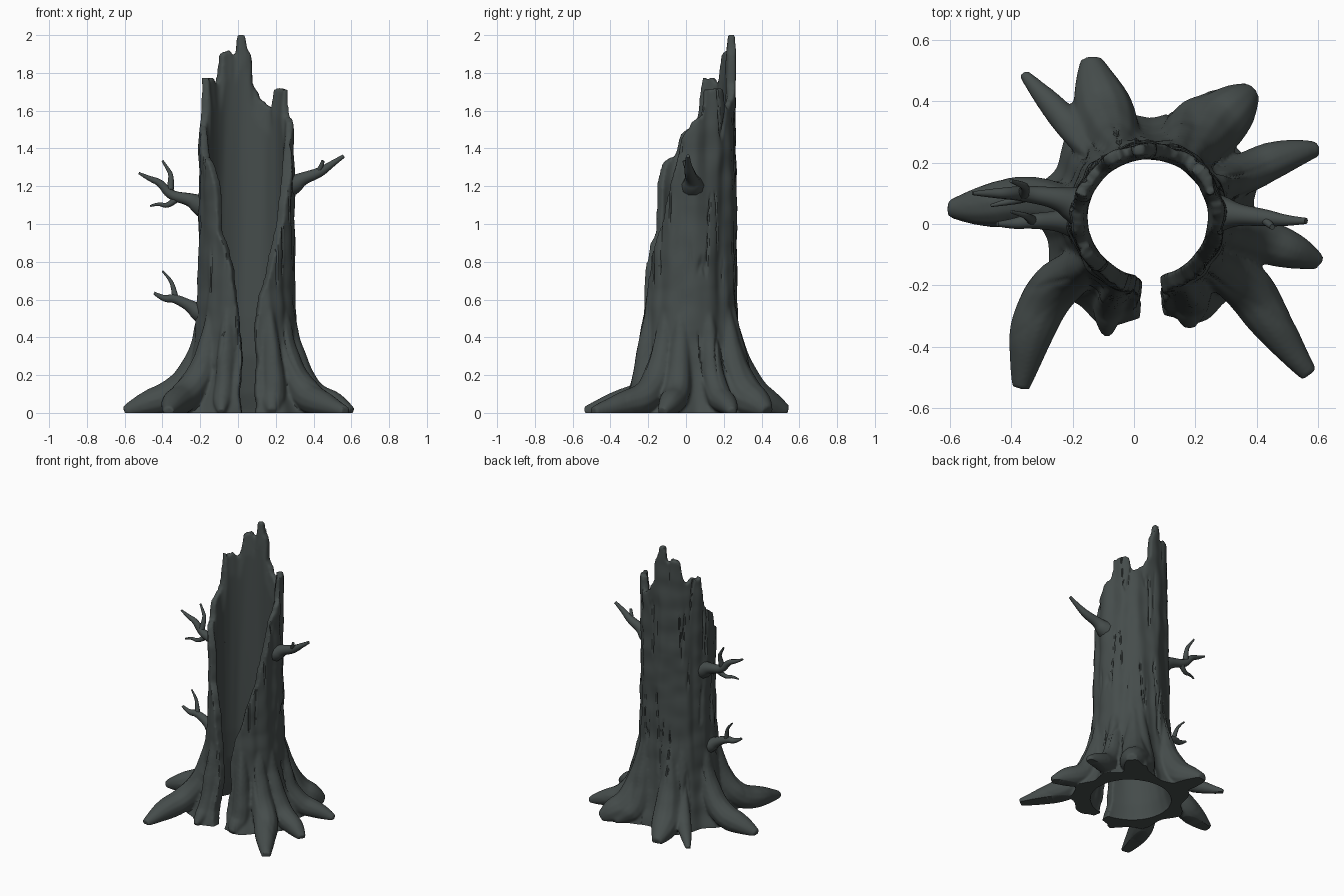
import bpy, bmesh, math
from mathutils import Vector, noise

cube = bpy.data.objects.get("Cube")
if cube:
    bpy.data.objects.remove(cube, do_unlink=True)

CENTRE = Vector((0.045, 0.02, 0))
FLAT = Vector((1, 1, 0))

# Dead wood colour
wood = bpy.data.materials.new("dark_grey_wood")
wood.use_nodes = True
wood.diffuse_color = (0.06, 0.073, 0.071, 1)
bsdf = wood.node_tree.nodes["Principled BSDF"]
bsdf.inputs["Base Color"].default_value = wood.diffuse_color
bsdf.inputs["Roughness"].default_value = 0.9


def lerp_table(table, x):
    """Piecewise linear lookup in a list of (x, value) pairs."""
    if x <= table[0][0]:
        return table[0][1]
    for (x0, v0), (x1, v1) in zip(table, table[1:]):
        if x <= x1:
            return v0 + (v1 - v0) * (x - x0) / (x1 - x0)
    return table[-1][1]


def polar(deg, r, z):
    """Point around the slightly oval trunk axis; 0 degrees is the front, 90 is +x."""
    a = math.radians(deg)
    return CENTRE + Vector((1.03 * r * math.sin(a), -r * math.cos(a), z))


def tube(points, sides=4):
    """Closed tapered tube mesh along (position, radius) points."""
    curve = bpy.data.curves.new("path", 'CURVE')
    curve.dimensions = '3D'
    curve.bevel_depth = 1
    curve.bevel_resolution = sides
    curve.use_fill_caps = True
    sp = curve.splines.new('NURBS')
    sp.points.add(len(points) - 1)
    for p, (co, r) in zip(sp.points, points):
        p.co = (*co, 1)
        p.radius = r
    sp.order_u = 3
    sp.use_endpoint_u = True
    sp.resolution_u = 8
    helper = bpy.data.objects.new("path", curve)
    bpy.context.collection.objects.link(helper)
    bpy.context.view_layer.update()
    mesh = bpy.data.meshes.new_from_object(
        helper.evaluated_get(bpy.context.evaluated_depsgraph_get()))
    bpy.data.objects.remove(helper, do_unlink=True)
    return mesh


def make_object(name, bm):
    mesh = bpy.data.meshes.new(name)
    bm.to_mesh(mesh)
    bm.free()
    mesh.materials.clear()
    mesh.materials.append(wood)
    obj = bpy.data.objects.new(name, mesh)
    bpy.context.collection.objects.link(obj)
    return obj


def smooth(obj, angle):
    bpy.ops.object.select_all(action='DESELECT')
    obj.select_set(True)
    bpy.context.view_layer.objects.active = obj
    bpy.ops.object.shade_smooth_by_angle(angle=math.radians(angle))


# Trunk profiles, split edges and broken rim height by direction
OUTER = [(0, .32), (.1, .298), (.25, .275), (.4, .262), (.65, .247), (1, .243), (2, .241)]
INNER = [(0, .265), (.1, .235), (.3, .2), (.5, .191), (2, .19)]
SPLIT_LEFT = [(0, 12), (.45, 13), (.62, 17), (.8, 35), (1.05, 50), (1.2, 62), (1.4, 78), (1.6, 88)]
SPLIT_RIGHT = [(0, 355), (.4, 350), (.6, 347), (.8, 339), (.95, 324), (1.2, 318), (1.4, 302)]
RIM = [(85, 1.45), (95, 1.54), (107, 1.57), (109, 1.71), (137, 1.72), (140, 1.61),
       (150, 1.63), (161, 1.67), (171, 1.74), (173, 1.9), (178, 1.92),
       (180, 2.005), (190, 2), (193, 1.91), (199, 1.89), (203, 1.92), (217, 1.9),
       (220, 1.78), (226, 1.73), (231, 1.77), (251, 1.77), (256, 1.6), (264, 1.52),
       (280, 1.48), (288, 1.36), (300, 1.33)]
# Roots: middle, near tip, tip, half width
ROOTS = [((-.36, .08), (-.5, .055), (-.6, .05), .085),
         ((-.28, -.22), (-.345, -.38), (-.37, -.535), .085),
         ((-.08, -.26), (-.09, -.31), (-.09, -.36), .055),
         ((.19, -.23), (.18, -.28), (.18, -.325), .07),
         ((.37, -.2), (.45, -.33), (.57, -.49), .085),
         ((.40, -.05), (.53, -.09), (.6, -.125), .075),
         ((.37, .17), (.49, .225), (.6, .245), .07),
         ((.25, .31), (.33, .385), (.38, .43), .105),
         ((.18, .31), (.24, .365), (.28, .42), .085),
         ((-.09, .35), (-.12, .44), (-.14, .535), .1),
         ((-.2, .31), (-.28, .4), (-.36, .49), .05)]
ROOT_DIRS = [(Vector((*r[0], 0)) - CENTRE).normalized() for r in ROOTS]


def web(deg, z):
    """Swelling of the trunk base that joins neighbouring roots."""
    d = polar(deg, 1, 0) - CENTRE
    swell = sum(math.exp(-(d.angle(k) / .24) ** 2) for k in ROOT_DIRS)
    return .06 * min(1.2, swell) * max(0, 1 - z / .4) ** 2


def wobble(seed, z):
    """Uneven edge along the split."""
    return 4 * noise.noise(Vector((seed, 0, z * 4))) + 3 * noise.noise(Vector((seed, 3, z * 11)))


COLS, ROWS = 150, 90
bm = bmesh.new()
outer, inner = [], []
for i in range(COLS + 1):
    u = i / COLS
    top = lerp_table(RIM, 85 + 215 * u)
    top += .02 * noise.noise(Vector((u * 45, 0, 0))) * (top < 1.95)
    col_out, col_in = [], []
    for j in range(ROWS + 1):
        z = -0.03 + (top + 0.03) * j / ROWS
        a = lerp_table(SPLIT_LEFT, z) + wobble(1.5, z)
        b = lerp_table(SPLIT_RIGHT, z) + wobble(7.5, z)
        deg = a + (b - a) * u
        thin = max(0, (z - top + .15) / .15)
        r_out = lerp_table(OUTER, z) + web(deg, z)
        col_out.append(bm.verts.new(polar(deg, r_out, z)))
        col_in.append(bm.verts.new(polar(deg, lerp_table(INNER, z) + .015 * thin, z)))
    outer.append(col_out)
    inner.append(col_in)
# Walk the wall loop of each row so the shell closes at both split edges
loops = [[c[j] for c in outer] + [c[j] for c in reversed(inner)] for j in range(ROWS + 1)]
n = len(loops[0])
for low, high in zip(loops, loops[1:]):
    for k in range(n):
        m = (k + 1) % n
        bm.faces.new((low[k], low[m], high[m], high[k]))
for i in range(COLS):
    for j in (0, ROWS):
        bm.faces.new((outer[i][j], inner[i][j], inner[i + 1][j], outer[i + 1][j]))

# Root limbs running down the trunk and out along the ground
up = Vector((0, 0, 1))
for (mid, near, tip, w), out in zip(ROOTS, ROOT_DIRS):
    bm.from_mesh(tube([(CENTRE + out * .225 + up * .6, .02),
                       (CENTRE + out * .243 + up * .42, .045),
                       (CENTRE + out * .28 + up * .22, w * .85),
                       (Vector((*mid, .08)), w), (Vector((*near, .045)), w * .85),
                       (Vector((*tip, .005)), w * .35)]))
bmesh.ops.remove_doubles(bm, verts=bm.verts, dist=1e-5)
bmesh.ops.recalc_face_normals(bm, faces=bm.faces)
trunk = make_object("trunk_with_roots", bm)

# Fuse trunk and roots into one skin
mod = trunk.modifiers.new("fuse", 'REMESH')
mod.mode = 'VOXEL'
mod.voxel_size = 0.009
mod = trunk.modifiers.new("soften", 'SMOOTH')
mod.iterations = 6
bpy.context.view_layer.update()
fused = bpy.data.meshes.new_from_object(
    trunk.evaluated_get(bpy.context.evaluated_depsgraph_get()))

# Bark: long ridges and a few narrow cracks, then a flat cut at the ground
bm = bmesh.new()
bm.from_mesh(fused)
for v in bm.verts:
    flat = (v.co - CENTRE) * FLAT
    r, z = flat.length, v.co.z
    d = flat.normalized()
    outside = min(1, max(0, (r - lerp_table(INNER, z) - .018) / .02))
    ridge = noise.noise(Vector((d.x * 4, d.y * 4, z * 1.5)))
    lumps = noise.noise(v.co * 9)
    crack = abs(noise.noise(Vector((d.x * 4 + 9, d.y * 4, z * 1.2))))
    patch = min(1, max(0, 4 * noise.noise(Vector((d.x * 3, d.y * 3, z * 3 + 5)))))
    gap = max(0, 1 - crack / .09) * patch
    fade = 1 if r < .3 else max(.3, 1 - (r - .3) * 10)
    v.co += d * (fade * (ridge * (.003 + .011 * outside) - gap * .012 * outside)
                 + lumps * .007 * outside)
cut = bmesh.ops.bisect_plane(bm, geom=bm.verts[:] + bm.edges[:] + bm.faces[:],
                             plane_co=(0, 0, 0), plane_no=(0, 0, 1), clear_inner=True)
rim = [e for e in cut["geom_cut"] if isinstance(e, bmesh.types.BMEdge)]
bmesh.ops.triangle_fill(bm, edges=rim, use_beauty=True, normal=(0, 0, -1))
bm.to_mesh(trunk.data)
bm.free()
trunk.modifiers.clear()
smooth(trunk, 45)

# Branches: a flared limb followed by its twigs, as (x, y, z, radius)
BRANCHES = {
    "upper_right_branch": [
        [(-.168, .055, 1.09, .07), (-.2, .065, 1.1, .058), (-.25, .085, 1.13, .034),
         (-.36, .1, 1.15, .026), (-.41, .1, 1.22, .02), (-.47, .1, 1.24, .014), (-.525, .1, 1.27, .006)],
        [(-.36, .1, 1.18, .02), (-.35, .12, 1.25, .014), (-.37, .13, 1.29, .01), (-.4, .14, 1.335, .006)],
        [(-.32, .1, 1.14, .02), (-.37, .08, 1.09, .014), (-.42, .07, 1.11, .01), (-.465, .06, 1.095, .005)]],
    "lower_right_branch": [
        [(-.168, .01, .52, .065), (-.205, .01, .53, .055), (-.25, .01, .565, .032),
         (-.34, .01, .61, .024), (-.39, 0, .60, .018), (-.445, 0, .635, .008)],
        [(-.33, .01, .6, .018), (-.34, .02, .66, .013), (-.36, .03, .71, .009), (-.4, .04, .75, .005)]],
    "left_branch": [
        [(.255, .035, 1.2, .07), (.29, .035, 1.205, .058), (.34, .03, 1.24, .034),
         (.43, .02, 1.27, .028), (.5, .01, 1.32, .017), (.56, .01, 1.36, .01)],
        [(.42, .02, 1.27, .018), (.44, .0, 1.3, .012), (.45, -.01, 1.335, .009)]],
}
for name, limbs in BRANCHES.items():
    bm = bmesh.new()
    for limb in limbs:
        bm.from_mesh(tube([(p[:3], p[3]) for p in limb], 3))
    bmesh.ops.remove_doubles(bm, verts=bm.verts, dist=1e-5)
    smooth(make_object(name, bm), 50)
